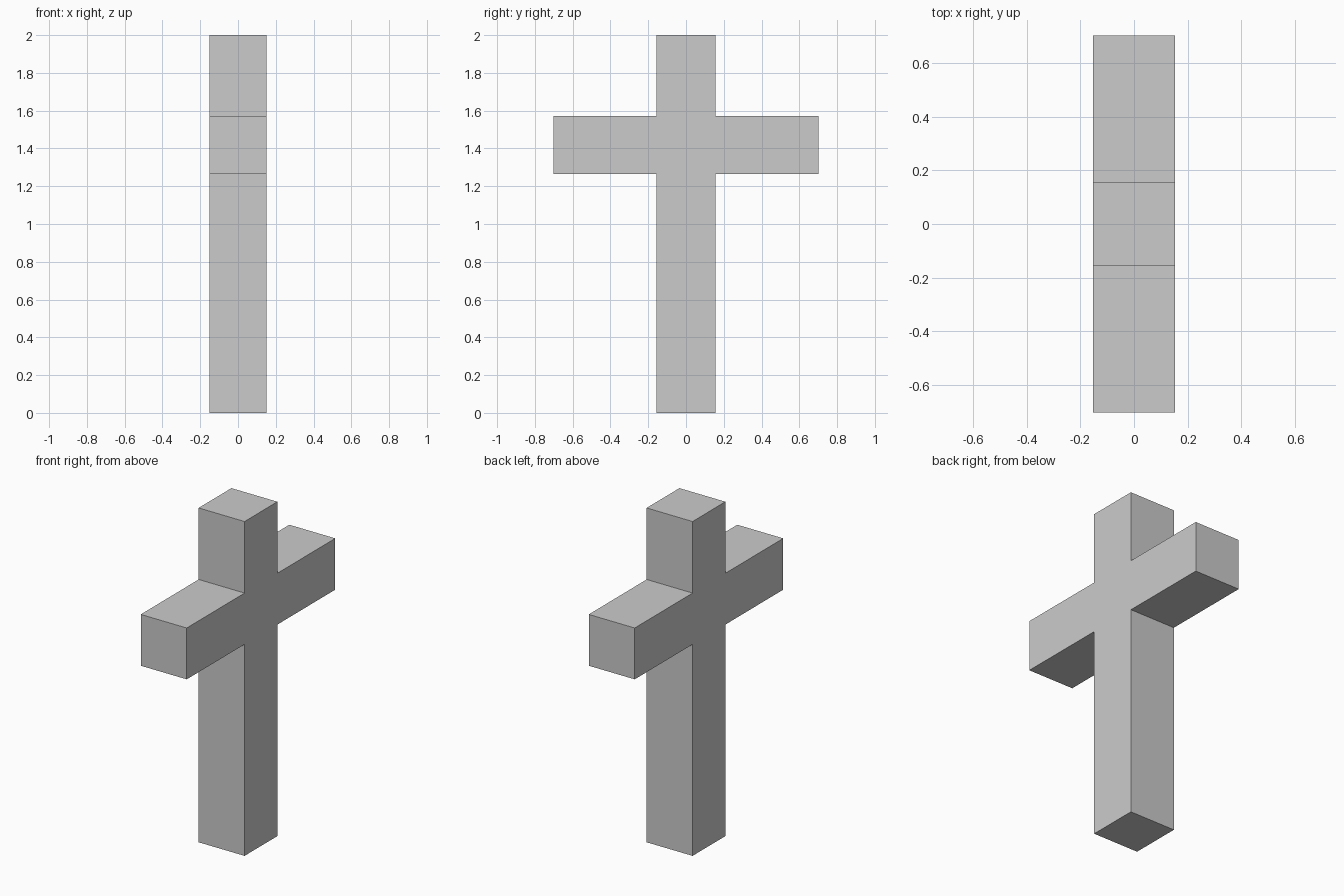
import bpy, bmesh

if "Cube" in bpy.data.objects:
    bpy.data.objects.remove(bpy.data.objects["Cube"])

HALF_DEPTH = 0.152   # thickness along x
POST = 0.155         # half width of upright
ARM = 0.702          # half span of crossbar
ARM_LOW, ARM_HIGH, TOP = 1.265, 1.572, 2.0

# Right half of the cross outline (y, z), mirrored to close the profile
half = [(POST, 0), (POST, ARM_LOW), (ARM, ARM_LOW),
        (ARM, ARM_HIGH), (POST, ARM_HIGH), (POST, TOP)]
outline = half + [(-y, z) for y, z in reversed(half)]

# Cross: one flat outline extruded along x
bm = bmesh.new()
face = bm.faces.new([bm.verts.new((-HALF_DEPTH, y, z)) for y, z in outline])
extruded = bmesh.ops.extrude_face_region(bm, geom=[face])
verts = [g for g in extruded["geom"] if isinstance(g, bmesh.types.BMVert)]
bmesh.ops.translate(bm, verts=verts, vec=(2 * HALF_DEPTH, 0, 0))
if not any(f.normal.x < -0.5 or all(v.co.x < 0 for v in f.verts) for f in bm.faces):
    bm.faces.new([v for v in bm.verts if v.co.x < 0])
bmesh.ops.recalc_face_normals(bm, faces=bm.faces)

mesh = bpy.data.meshes.new("cross")
bm.to_mesh(mesh)
bm.free()
bpy.context.collection.objects.link(bpy.data.objects.new("cross", mesh))
